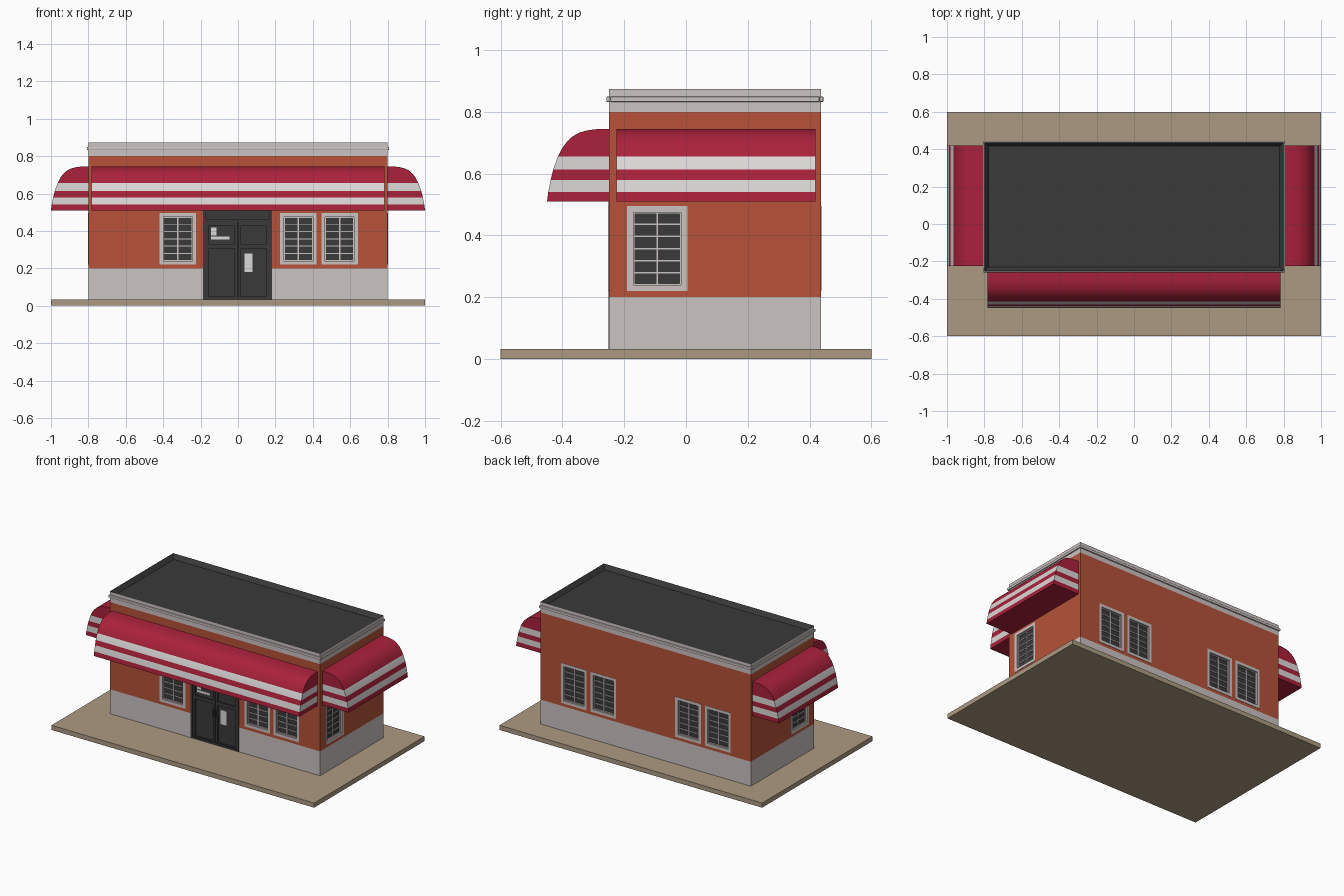
import bpy, bmesh, math
from mathutils import Matrix, Vector

if "Cube" in bpy.data.objects:
    bpy.data.objects.remove(bpy.data.objects["Cube"])


def lin(c):
    c /= 255
    return c / 12.92 if c <= 0.04045 else ((c + 0.055) / 1.055) ** 2.4


def material(name, r, g, b):
    m = bpy.data.materials.new(name)
    m.diffuse_color = (lin(r), lin(g), lin(b), 1)
    m.use_nodes = True
    m.node_tree.nodes["Principled BSDF"].inputs["Base Color"].default_value = m.diffuse_color
    return m


TAN = material("tan paving", 172, 154, 130)
GREY = material("warm grey trim", 203, 195, 194)
BRICK = material("brick orange", 183, 82, 57)
DARK = material("charcoal", 58, 58, 58)
RED = material("awning red", 170, 33, 59)
WHITE = material("awning white", 220, 216, 216)


def make_object(name, bm, mats):
    bmesh.ops.recalc_face_normals(bm, faces=bm.faces)
    me = bpy.data.meshes.new(name)
    bm.to_mesh(me)
    bm.free()
    for m in mats:
        me.materials.append(m)
    ob = bpy.data.objects.new(name, me)
    bpy.context.collection.objects.link(ob)
    return ob


def boxes(name, items, matrix=Matrix()):
    """One object from boxes given as (x0, x1, y0, y1, z0, z1, material)."""
    bm = bmesh.new()
    mats = []
    for x0, x1, y0, y1, z0, z1, mat in items:
        if mat not in mats:
            mats.append(mat)
        m = Matrix.Translation(((x0 + x1) / 2, (y0 + y1) / 2, (z0 + z1) / 2)) \
            @ Matrix.Diagonal((x1 - x0, y1 - y0, z1 - z0, 1))
        vs = bmesh.ops.create_cube(bm, size=1, matrix=matrix @ m)["verts"]
        for f in {f for v in vs for f in v.link_faces}:
            f.material_index = mats.index(mat)
    return make_object(name, bm, mats)


def frame(x0, x1, z0, z1, w, y0, y1, mat):
    """Four bars around a rectangle."""
    return [(x0, x0 + w, y0, y1, z0, z1, mat), (x1 - w, x1, y0, y1, z0, z1, mat),
            (x0 + w, x1 - w, y0, y1, z0, z0 + w, mat), (x0 + w, x1 - w, y0, y1, z1 - w, z1, mat)]


X, Y0, Y1 = 0.8, -0.25, 0.437      # building footprint

# Paving slab
boxes("paving_slab", [(-1, 1, -0.6, 0.6, 0, 0.032, TAN)])

# Walls in two bands
lower = boxes("lower_wall", [(-X, X, Y0, Y1, 0.03, 0.2, GREY)])
upper = boxes("upper_wall", [(-X, X, Y0, Y1, 0.2, 0.8, BRICK)])

# Parapet with a sunken roof
bm = bmesh.new()
bmesh.ops.create_cube(bm, size=1, matrix=Matrix.Translation((0, (Y0 + Y1) / 2, 0.837))
                      @ Matrix.Diagonal((2 * X, Y1 - Y0, 0.074, 1)))
top = max(bm.faces, key=lambda f: f.calc_center_median().z)
bmesh.ops.inset_region(bm, faces=[top], thickness=0.03)
bmesh.ops.translate(bm, verts=top.verts, vec=(0, 0, -0.03))
for f in bm.faces:
    c = f.calc_center_median()
    outer = abs(c.x) > X - 0.001 or c.y < Y0 + 0.001 or c.y > Y1 - 0.001
    f.material_index = 0 if outer or c.z < 0.805 else 1
make_object("parapet_and_roof", bm, [GREY, DARK])

# Cornice moulding around the parapet
e = 0.008
trim = boxes("cornice_moulding", [
    (-X - e, X + e, Y0 - e, Y0 + 0.005, 0.832, 0.85, GREY),
    (-X - e, X + e, Y1 - 0.005, Y1 + e, 0.832, 0.85, GREY),
    (-X - e, -X + 0.005, Y0 + 0.005, Y1 - 0.005, 0.832, 0.85, GREY),
    (X - 0.005, X + e, Y0 + 0.005, Y1 - 0.005, 0.832, 0.85, GREY)])
bev = trim.modifiers.new("rounding", "BEVEL")
bev.width, bev.segments = 0.004, 2

# Windows: local x along the wall, local -y outward
W, ZB, ZT = 0.0975, 0.22, 0.495


def window_parts():
    p = [(-W, W, 0.015, 0.02, ZB, ZT, DARK)]
    p += frame(-W, W, ZB, ZT, 0.02, -0.002, 0.019, GREY)
    x, z0, z1 = W - 0.02, ZB + 0.02, ZT - 0.02
    p += frame(-x, x, z0, z1, 0.005, 0.008, 0.018, GREY)
    p.append((-0.004, 0.004, 0.009, 0.018, z0, z1, GREY))
    for i in range(1, 6):
        z = z0 + (z1 - z0) * i / 6
        p.append((-x, x, 0.011, 0.018, z - 0.0025, z + 0.0025, GREY))
    return p


places = [("front", x, Y0, 0) for x in (-0.322, 0.323, 0.543)]
places += [("back", x, Y1, 180) for x in (-0.548, -0.323, 0.323, 0.548)]
places += [("right", X, -0.093, 90), ("left", -X, -0.093, -90)]
cutters = []
for i, (side, x, y, ang) in enumerate(places):
    m = Matrix.Translation((x, y, 0)) @ Matrix.Rotation(math.radians(ang), 4, "Z")
    boxes(f"{side}_window_{i + 1}", window_parts(), m)
    a, b = m @ Vector((-W + 0.003, -0.02, 0)), m @ Vector((W - 0.003, 0.02, 0))
    cutters.append((min(a.x, b.x), max(a.x, b.x), min(a.y, b.y), max(a.y, b.y),
                    ZB + 0.003, ZT - 0.003, DARK))

# Openings cut into the walls
cutters.append((-0.185, 0.18, Y0 - 0.02, Y0 + 0.02, 0.01, 0.515, DARK))
cutter = boxes("opening_cutter", cutters)
cutter.hide_render = True
cutter.hide_viewport = False
cutter.display_type = "WIRE"
for wall in (lower, upper):
    mod = wall.modifiers.new("openings", "BOOLEAN")
    mod.operation, mod.object, mod.solver = "DIFFERENCE", cutter, "EXACT"

# Double door with transom, panels, handles and notices
D = [(-0.186, 0.181, 0.014, 0.021, 0.031, 0.516, DARK)]
D += frame(-0.186, 0.181, 0.031, 0.516, 0.014, -0.001, 0.014, DARK)
D += [(-0.172, 0.167, 0.002, 0.014, 0.445, 0.465, DARK)]
D += frame(-0.165, 0.16, 0.467, 0.5, 0.006, 0.006, 0.014, DARK)
for x0, x1 in ((-0.172, -0.004), (0.0, 0.167)):
    D += frame(x0, x1, 0.034, 0.445, 0.016, 0.005, 0.014, DARK)
    D += [(x0 + 0.016, x1 - 0.016, 0.005, 0.014, 0.305, 0.33, DARK)]
for x in (-0.018, 0.006):
    D += [(x, x + 0.008, -0.003, 0.014, 0.22, 0.268, DARK)]
D += [(-0.145, -0.115, 0.011, 0.0142, 0.375, 0.417, WHITE),
      (-0.145, -0.045, 0.011, 0.0142, 0.353, 0.369, WHITE),
      (0.034, 0.078, 0.011, 0.0142, 0.18, 0.278, WHITE)]
boxes("double_door", D, Matrix.Translation((0, Y0, 0)))

# Striped awnings: (height, depth) profile, colour by height band
PROFILE = [(0.51, 0.2), (0.54, 0.196), (0.58, 0.188), (0.613, 0.18), (0.655, 0.165),
           (0.684, 0.15), (0.704, 0.135), (0.72, 0.118), (0.733, 0.095),
           (0.74, 0.07), (0.744, 0.04), (0.745, 0)]


def awning(name, half, matrix):
    bm = bmesh.new()
    rows = [[bm.verts.new(matrix @ Vector(p)) for p in
             ((-half, 0, z), (-half, -d, z), (half, -d, z), (half, 0, z))] for z, d in PROFILE[:-1]]
    z = PROFILE[-1][0]
    l, r = (bm.verts.new(matrix @ Vector((s * half, 0, z))) for s in (-1, 1))
    rows.append([l, l, r, r])
    bm.faces.new(rows[0])
    for i, (a, b) in enumerate(zip(rows, rows[1:])):
        zm = (PROFILE[i][0] + PROFILE[i + 1][0]) / 2
        white = 0.54 < zm < 0.58 or 0.613 < zm < 0.655
        for j in range(4):
            k = (j + 1) % 4
            f = bm.faces.new(list(dict.fromkeys((a[j], a[k], b[k], b[j]))))
            f.material_index = int(white)
    ob = make_object(name, bm, [RED, WHITE])
    bpy.context.view_layer.objects.active = ob
    ob.select_set(True)
    bpy.ops.object.shade_smooth_by_angle(angle=math.radians(35))
    ob.select_set(False)


awning("front_awning", 0.782, Matrix.Translation((0, Y0, 0)))
for side, s in (("right", 1), ("left", -1)):
    awning(side + "_awning", 0.322, Matrix.Translation((s * X, 0.097, 0))
           @ Matrix.Rotation(s * math.pi / 2, 4, "Z"))
